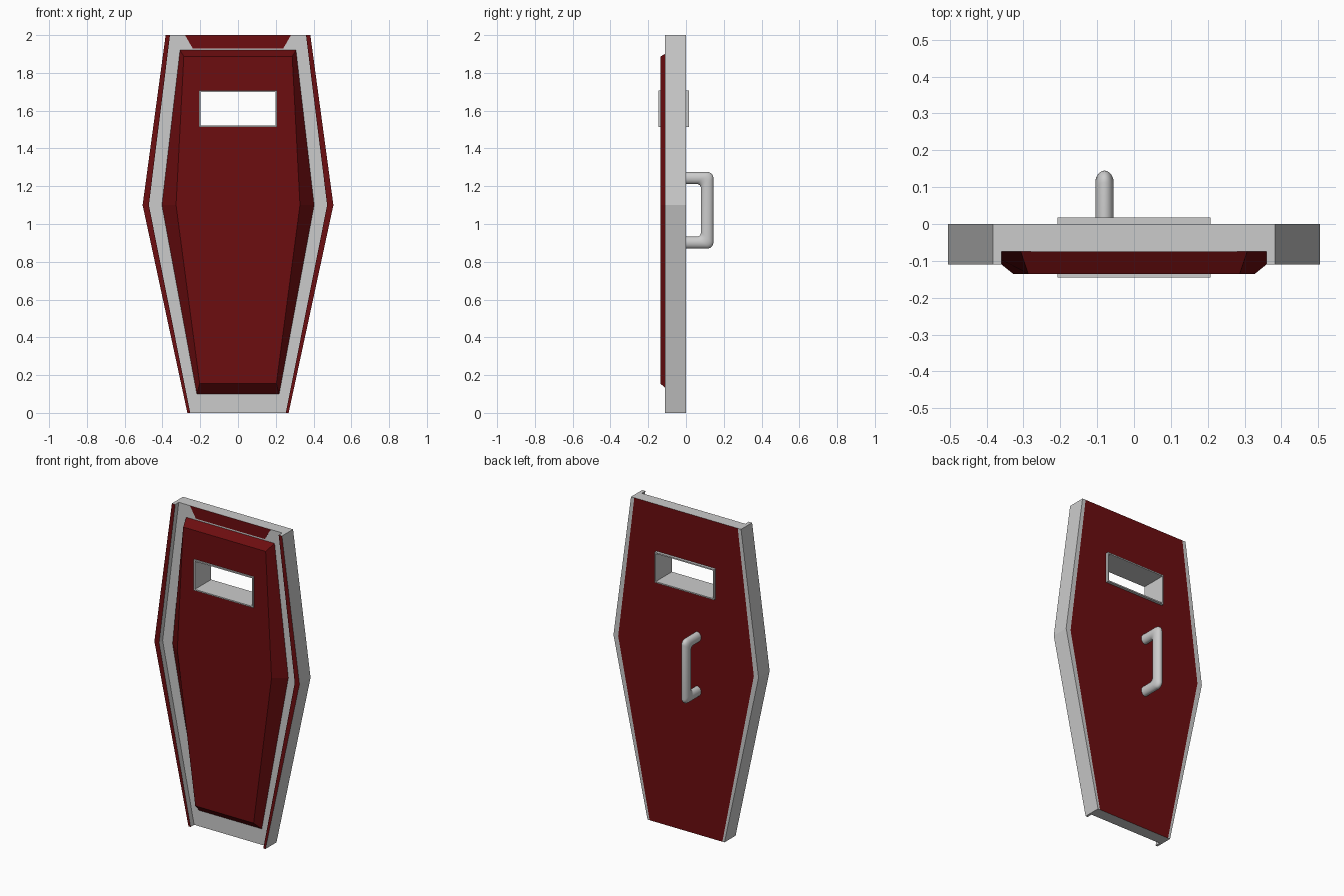
import bpy, bmesh, math
from mathutils import Vector

if "Cube" in bpy.data.objects:
    bpy.data.objects.remove(bpy.data.objects["Cube"])

red = bpy.data.materials.new("dark_red")
red.diffuse_color = (0.15, 0.004, 0.005, 1)
red.use_nodes = True
red.node_tree.nodes["Principled BSDF"].inputs["Base Color"].default_value = red.diffuse_color
grey = bpy.data.materials.new("plain_grey")
grey.diffuse_color = (0.8, 0.8, 0.8, 1)
grey.use_nodes = True
grey.node_tree.nodes["Principled BSDF"].inputs["Base Color"].default_value = grey.diffuse_color


def finish(name, bm, mats=()):
    bmesh.ops.recalc_face_normals(bm, faces=bm.faces)
    me = bpy.data.meshes.new(name)
    bm.to_mesh(me)
    bm.free()
    for m in mats:
        me.materials.append(m)
    ob = bpy.data.objects.new(name, me)
    bpy.context.collection.objects.link(ob)
    return ob


def loft(name, front, yf, back, yb, mats=(), front_i=0, side_i=0, back_i=0):
    """Solid between a front and a back outline (x, z) with a material per side."""
    bm = bmesh.new()
    f = [bm.verts.new((x, yf, z)) for x, z in front]
    b = [bm.verts.new((x, yb, z)) for x, z in back]
    bm.faces.new(f).material_index = front_i
    bm.faces.new(b[::-1]).material_index = back_i
    n = len(f)
    for i in range(n):
        j = (i + 1) % n
        bm.faces.new((f[i], b[i], b[j], f[j])).material_index = side_i
    return finish(name, bm, mats)


def mirrored(half):
    return half + [(-x, z) for x, z in reversed(half)]


def rect(w, z0, z1):
    return mirrored([(w, z0), (w, z1)])


# Main coffin-shaped plate: grey front and ends, red back
inner = [(0.253, 0), (0.472, 1.1), (0.36, 2)]
outer = [(0.268, 0), (0.505, 1.1), (0.383, 2)]
hexa = mirrored(inner)
plate = loft("main_plate", hexa, -0.075, hexa, 0, (grey, red), back_i=1)

# Side rails with red front edges
for side, s in (("right", 1), ("left", -1)):
    prof = [(s * x, z) for x, z in outer + inner[::-1]]
    loft(side + "_rail", prof, -0.11, prof, 0, (grey, red), front_i=1)

# Raised front panel with sloped borders
base = mirrored([(0.218, 0.1), (0.403, 1.1), (0.307, 1.92)])
face = mirrored([(0.203, 0.155), (0.328, 1.1), (0.287, 1.887)])
panel = loft("raised_panel", face, -0.135, base, -0.075, (red,))

# Red strip at the top of the front
strip = mirrored([(0.24, 1.93), (0.28, 1.9995)])
loft("top_strip", strip, -0.0765, strip, -0.07, (red,))

# Viewing slot cut through the plate and panel
hole = rect(0.2, 1.52, 1.7)
cutter = loft("slot_cutter", hole, -0.3, hole, 0.3)
cutter.hide_render = True
for ob in (plate, panel):
    mod = ob.modifiers.new("slot", "BOOLEAN")
    mod.operation = "DIFFERENCE"
    mod.solver = "EXACT"
    mod.object = cutter
    bpy.context.view_layer.objects.active = ob
    bpy.ops.object.modifier_apply(modifier=mod.name)
bpy.data.objects.remove(cutter)

# Thin grey slot frame lining the hole
bm = bmesh.new()
loops = [[bm.verts.new((x, y, z)) for x, z in r]
         for r, y in ((rect(0.207, 1.514, 1.706), -0.145), (rect(0.207, 1.514, 1.706), 0.017),
                      (rect(0.199, 1.522, 1.698), 0.017), (rect(0.199, 1.522, 1.698), -0.145))]
for k in range(4):
    a, b = loops[k], loops[(k + 1) % 4]
    for i in range(4):
        j = (i + 1) % 4
        bm.faces.new((a[i], a[j], b[j], b[i]))
finish("slot_frame", bm)

# Back handle: tube swept along a bracket path with rounded corners
HX, W = -0.08, 0.025
pairs = [((-0.01, 1.275), (-0.01, 1.212))]
corner = []
for k in range(7):
    t = math.pi / 2 * (1 - k / 6)
    c, s = math.cos(t), math.sin(t)
    corner.append(((0.113 + 0.032 * c, 1.243 + 0.032 * s), (0.057 + 0.022 * c, 1.19 + 0.022 * s)))
pairs += corner
mid = 1.0725
pairs += [tuple((y, 2 * mid - z) for y, z in p) for p in reversed(pairs)]
bm = bmesh.new()
N = 20
rings = []
for o, i in pairs:
    vo, vi = Vector((HX, *o)), Vector((HX, *i))
    c, h = (vo + vi) / 2, (vo - vi) / 2
    rings.append([bm.verts.new(c + h * math.cos(2 * math.pi * k / N)
                               + Vector((W * math.sin(2 * math.pi * k / N), 0, 0))) for k in range(N)])
for a, b in zip(rings, rings[1:]):
    for k in range(N):
        j = (k + 1) % N
        bm.faces.new((a[k], a[j], b[j], b[k]))
bm.faces.new(rings[0])
bm.faces.new(rings[-1])
handle = finish("back_handle", bm)
bpy.ops.object.select_all(action="DESELECT")
handle.select_set(True)
bpy.context.view_layer.objects.active = handle
bpy.ops.object.shade_smooth_by_angle(angle=math.radians(40))
